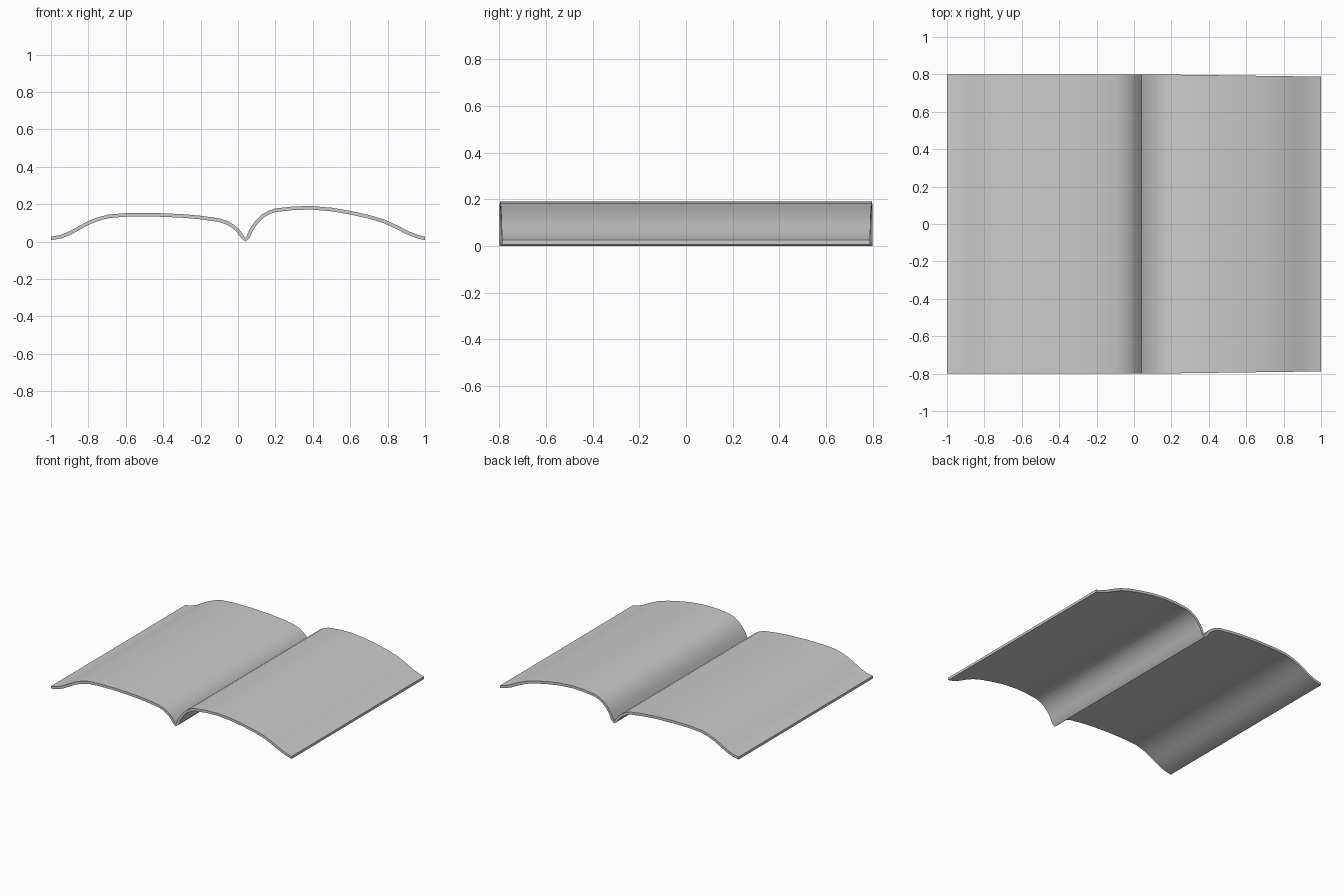
import bpy, bmesh, math
from mathutils import Vector

if "Cube" in bpy.data.objects:
    bpy.data.objects.remove(bpy.data.objects["Cube"])

THICK = 0.019

# Centre line of the open spread, seen from the front (x, z)
PROFILE = [
    (-1.0, 0.017), (-0.95, 0.026), (-0.9, 0.045), (-0.85, 0.073), (-0.8, 0.1),
    (-0.75, 0.12), (-0.69, 0.136), (-0.6, 0.143), (-0.45, 0.144), (-0.3, 0.138),
    (-0.2, 0.129), (-0.1, 0.115), (-0.06, 0.102), (-0.025, 0.081), (0.0, 0.059),
    (0.023, 0.026), (0.04, 0.0095), (0.055, 0.026), (0.072, 0.066), (0.1, 0.105),
    (0.13, 0.135), (0.165, 0.156), (0.2, 0.168), (0.3, 0.179), (0.39, 0.181),
    (0.5, 0.172), (0.6, 0.155), (0.7, 0.133), (0.78, 0.109), (0.85, 0.077),
    (0.91, 0.046), (0.96, 0.027), (1.0, 0.017)]


def half_depth(x):
    """The right page narrows slightly toward its outer edge."""
    return 0.8 - 0.012 * max(0.0, (x - 0.1) / 0.9)


# Offset the centre line to both sides to get top and bottom outlines
pts = [Vector(p) for p in PROFILE]
top, bottom = [], []
for i, p in enumerate(pts):
    t = (pts[min(i + 1, len(pts) - 1)] - pts[max(i - 1, 0)]).normalized()
    if i in (0, len(pts) - 1):
        t = Vector((1, 0))
    n = Vector((-t.y, t.x)) * THICK / 2
    top.append(p + n)
    bottom.append(p - n)
outline = top + bottom[::-1]
count = len(outline)

# Page spread: sweep the outline from front to back
bm = bmesh.new()
front = [bm.verts.new((p.x, -half_depth(p.x), p.y)) for p in outline]
back = [bm.verts.new((p.x, half_depth(p.x), p.y)) for p in outline]
for i in range(count):
    j = (i + 1) % count
    bm.faces.new((front[i], front[j], back[j], back[i]))

# Front and back edges of the sheet
for i in range(len(pts) - 1):
    a, b = count - 1 - i, count - 2 - i
    bm.faces.new((front[i], front[a], front[b], front[i + 1]))
    bm.faces.new((back[i], back[i + 1], back[b], back[a]))
bmesh.ops.recalc_face_normals(bm, faces=bm.faces[:])

mesh = bpy.data.meshes.new("open_pages")
bm.to_mesh(mesh)
bm.free()
pages = bpy.data.objects.new("open_pages", mesh)
bpy.context.collection.objects.link(pages)
bpy.context.view_layer.objects.active = pages
pages.select_set(True)
bpy.ops.object.shade_smooth_by_angle(angle=math.radians(35))
